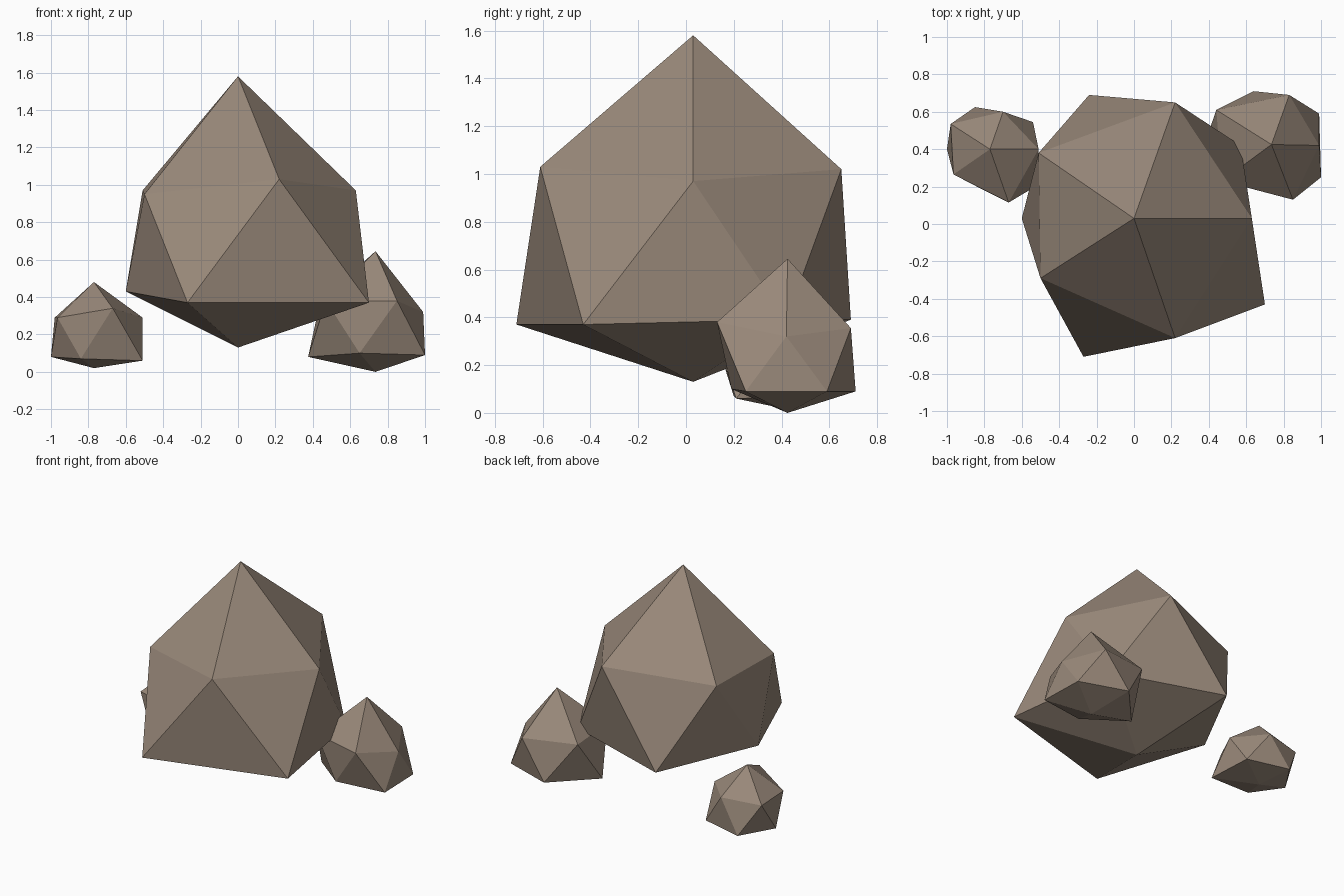
import bpy
import bmesh

default_cube = bpy.data.objects.get("Cube")
if default_cube:
    bpy.data.objects.remove(default_cube, do_unlink=True)

# One flat grey-brown stone colour
stone = bpy.data.materials.new("grey brown stone")
stone.use_nodes = True
stone_colour = (0.32, 0.25, 0.195, 1)
stone.diffuse_color = stone_colour
shader = stone.node_tree.nodes["Principled BSDF"]
shader.inputs["Base Color"].default_value = stone_colour
shader.inputs["Roughness"].default_value = 0.9


def make_rock(name, axis, bottom, top, upper_ring, lower_ring):
    """Faceted rock: two staggered five-point rings between two tips."""
    mesh = bpy.data.meshes.new(name)
    bm = bmesh.new()
    peak = bm.verts.new((*axis, top))
    base = bm.verts.new((*axis, bottom))
    upper = [bm.verts.new(point) for point in upper_ring]
    lower = [bm.verts.new(point) for point in lower_ring]
    count = len(upper)
    for i in range(count):
        following = (i + 1) % count
        bm.faces.new((peak, upper[i], upper[following]))
        bm.faces.new((upper[i], lower[i], upper[following]))
        bm.faces.new((lower[i], lower[following], upper[following]))
        bm.faces.new((base, lower[following], lower[i]))
    bmesh.ops.recalc_face_normals(bm, faces=bm.faces[:])
    for face in bm.faces:
        face.smooth = False
    bm.to_mesh(mesh)
    bm.free()
    mesh.materials.append(stone)
    rock = bpy.data.objects.new(name, mesh)
    bpy.context.scene.collection.objects.link(rock)
    return rock


# Large central boulder
make_rock(
    "large_boulder", axis=(0, .03), bottom=.13, top=1.58,
    upper_ring=[(.63, .03, .97), (.22, .65, 1.02), (-.51, .38, .97),
                (-.5, -.29, .95), (.22, -.61, 1.03)],
    lower_ring=[(.57, .42, .39), (-.24, .69, .39), (-.6, .03, .43),
                (-.27, -.71, .37), (.7, -.43, .37)],
)

# Medium stone, partly buried in the boulder's left side
make_rock(
    "medium_stone", axis=(.735, .425), bottom=0, top=.645,
    upper_ring=[(.99, .42, .32), (.83, .69, .355), (.44, .61, .38),
                (.47, .23, .38), (.85, .13, .38)],
    lower_ring=[(.99, .59, .09), (.64, .71, .09), (.375, .42, .08),
                (.65, .19, .1), (1, .25, .09)],
)

# Small stone on the right side
make_rock(
    "small_stone", axis=(-.77, .4), bottom=.02, top=.48,
    upper_ring=[(-.51, .4, .29), (-.7, .6, .3), (-.98, .535, .29),
                (-.965, .265, .29), (-.67, .115, .34)],
    lower_ring=[(-.54, .545, .07), (-.85, .625, .07), (-1, .4, .08),
                (-.84, .2, .07), (-.51, .21, .06)],
)
